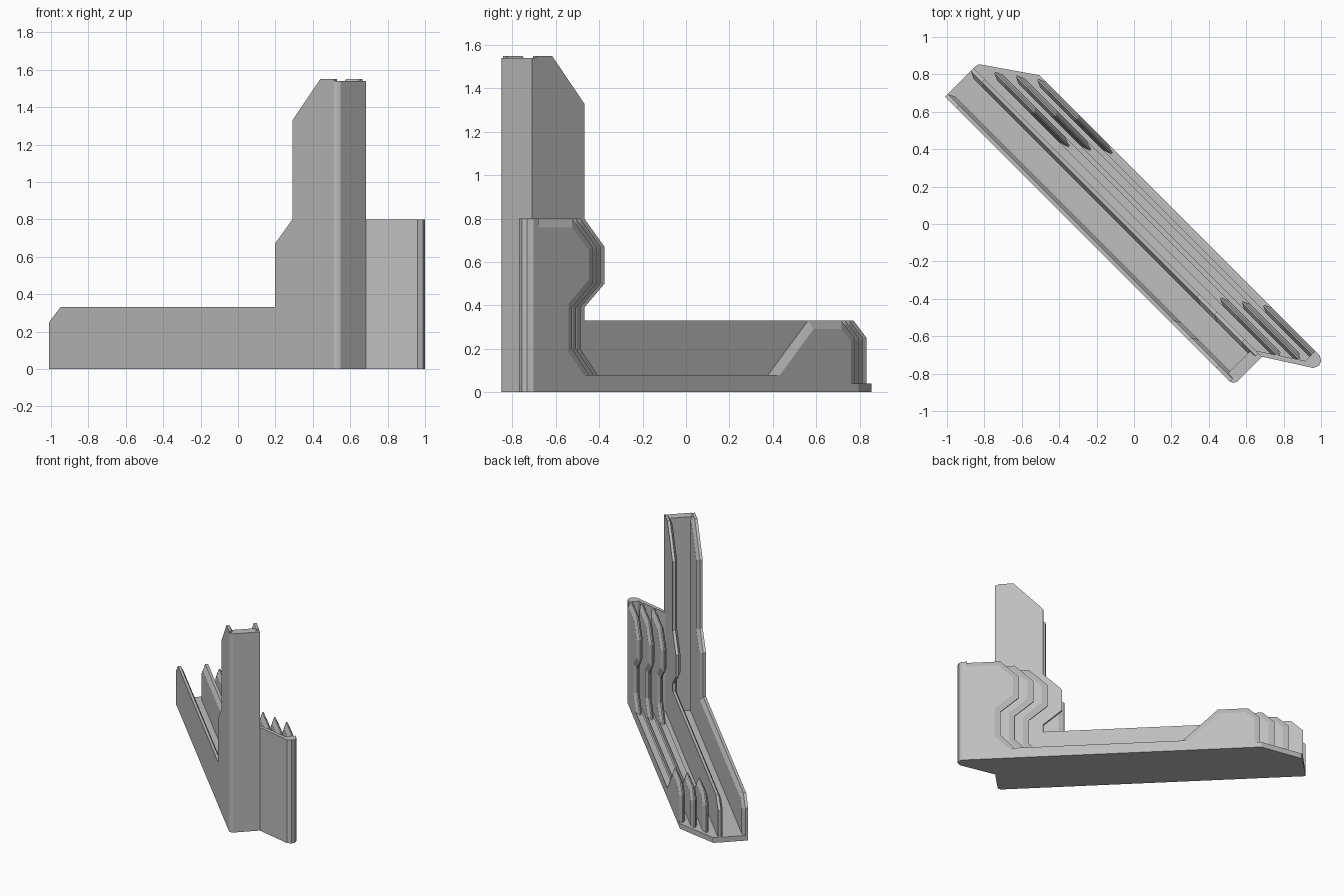
import bpy
import bmesh
from mathutils import Vector

if "Cube" in bpy.data.objects:
    bpy.data.objects.remove(bpy.data.objects["Cube"], do_unlink=True)

GREY = (0.52, 0.52, 0.52, 1)
mat = bpy.data.materials.new("plain grey")
mat.use_nodes = True
mat.diffuse_color = GREY
mat.node_tree.nodes["Principled BSDF"].inputs["Base Color"].default_value = GREY


def place(u, v, z):
    """u runs along the stand, v across it; the stand sits diagonally."""
    r = 0.5 ** 0.5
    return ((u + v) * r, (v - u) * r, max(z, 0))


def loft(name, rings):
    """Join matching rings of points and close both ends."""
    bm = bmesh.new()
    loops = [[bm.verts.new(place(*p)) for p in ring] for ring in rings]
    n = len(loops[0])
    for a, b in zip(loops, loops[1:]):
        for i in range(n):
            j = (i + 1) % n
            bm.faces.new((a[i], a[j], b[j], b[i]))
    bm.faces.new(loops[0][::-1])
    bm.faces.new(loops[-1])
    bmesh.ops.recalc_face_normals(bm, faces=bm.faces)
    mesh = bpy.data.meshes.new(name)
    bm.to_mesh(mesh)
    bm.free()
    mesh.materials.append(mat)
    ob = bpy.data.objects.new(name, mesh)
    bpy.context.collection.objects.link(ob)
    return ob


def prism(name, outline, z0, z1):
    return loft(name, [[(u, v, z) for u, v in outline] for z in (z0, z1)])


def inset(profile, d):
    """Shrink a counter-clockwise profile by d."""
    pts = [Vector(p) for p in profile]
    out = []
    for i, p in enumerate(pts):
        a = (p - pts[i - 1]).normalized()
        b = (pts[(i + 1) % len(pts)] - p).normalized()
        na, nb = Vector((-a.y, a.x)), Vector((-b.y, b.x))
        out.append(p + (na + nb) * d / (1 + na.dot(nb)))
    return out


def fin(name, profile, sections):
    """Upright plate with a stack of (across, inset) sections."""
    return loft(name, [[(u, v, z) for u, z in inset(profile, d)]
                       for v, d in sections])


CHAMFER = 0.04
LOW, MID, TALL = 0.33, 0.8, 1.55
LEFT, STEP = -1.195, 0.095
BULGE, NECK = 0.513, 0.645

# Base plate
base_right = [(0.985, -0.018), (1.223, 0.134), (1.235, 0.165),
              (1.225, 0.19), (1.2, 0.205)]
prism("base_plate",
      [(LEFT, -0.233), (0.95, -0.233), (0.985, -0.205)] + base_right +
      [(-0.92, 0.205), (-1.19, 0.018), (LEFT, 0)], 0, 0.04)

# Channel side walls, chamfered toward the inside
head = [(LEFT, -0.05), (0.96, -0.05), (0.96, TALL), (0.855, TALL),
        (NECK, 1.33), (NECK, MID), (BULGE, 0.67)]
tail = [(LEFT + 0.085, LOW), (LEFT, 0.25)]
fin("front_wall", head + [(BULGE, LOW)] + tail,
    [(-0.233, 0), (-0.213, 0), (-0.193, CHAMFER)])
fin("middle_wall", head + [(BULGE, 0.5), (NECK, 0.39), (NECK, LOW)] + tail,
    [(-0.058, CHAMFER), (-0.038, 0), (-0.018, 0)])

# Tall upright at the end of the channel
prism("tall_upright", [(0.92, -0.233), (0.96, -0.233), (0.975, -0.226),
                       (0.985, -0.21), (0.985, -0.018), (0.92, -0.018)],
      0, TALL - 0.01)

# Short upright closing the slots
prism("short_upright", [(0.94, -0.018)] + base_right +
      [(1.165, 0.205), (1.165, 0.13)], 0, MID)

# Staggered fins at both ends, joined by low rails
for i in (1, 2, 3):
    c, s = -0.021 + 0.068 * i, STEP * i
    start, end = LEFT + s, 0.98 + 0.08 * i
    sections = [(c - 0.022, CHAMFER), (c - 0.004, 0),
                (c + 0.004, 0), (c + 0.022, CHAMFER)]
    foot = -0.635 + s
    fin(f"low_fin_{i}",
        [(start, -0.05), (foot + 0.13, -0.05), (foot, 0.08),
         (foot - 0.26, LOW), (start + 0.085, LOW), (start, 0.25)], sections)
    b, n = BULGE + s, NECK + s
    fin(f"high_fin_{i}",
        [(b - 0.11, -0.05), (end, -0.05), (end, MID), (n, MID), (b, 0.67),
         (b, 0.5), (n, 0.39), (n, 0.2), (b + 0.02, 0.08)], sections)
    prism(f"rail_{i}", [(start + 0.04, c - 0.022), (end - 0.02, c - 0.022),
                        (end - 0.02, c + 0.022), (start + 0.04, c + 0.022)],
          0, 0.08)
